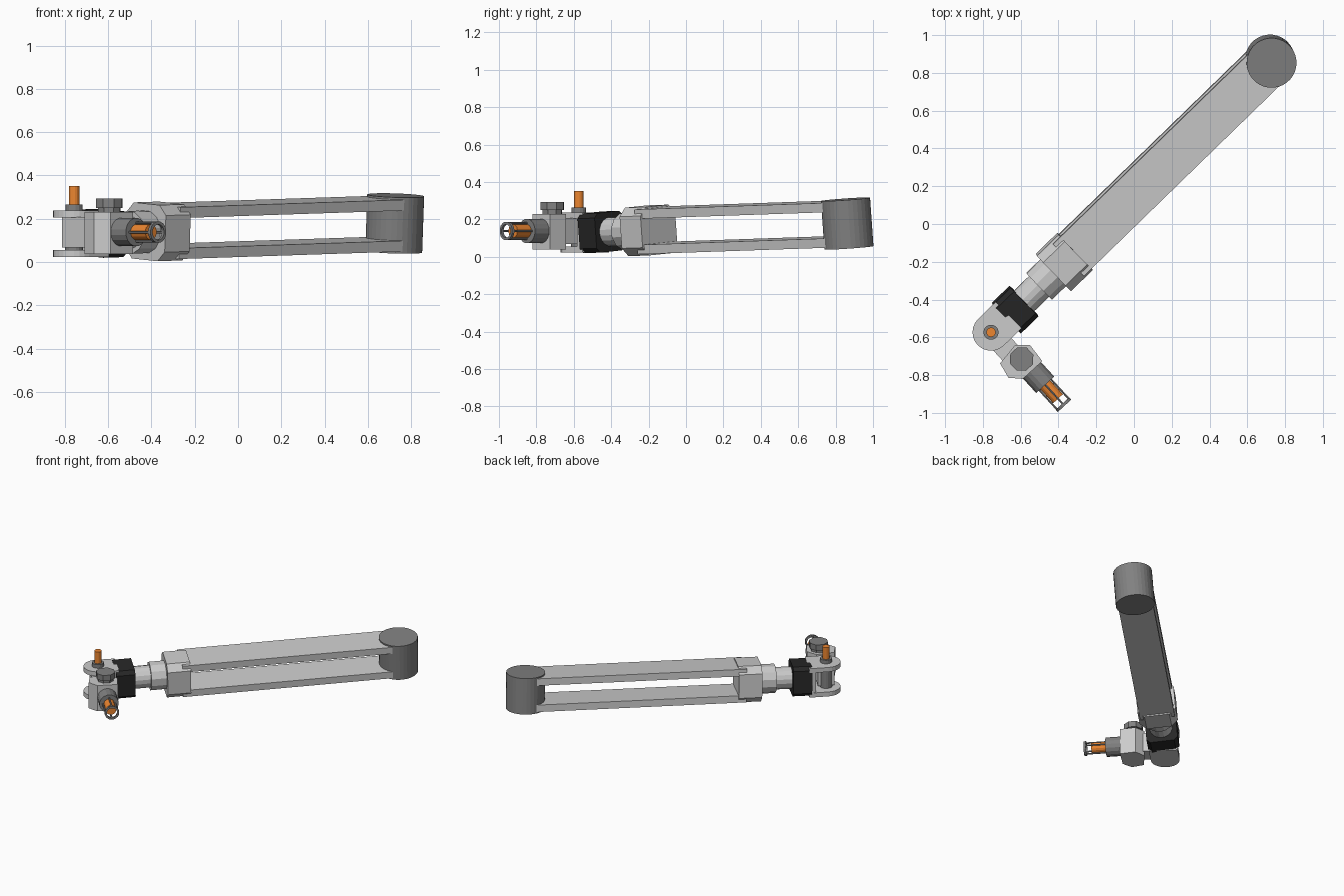
import bpy, bmesh, math
from mathutils import Matrix, Vector

if "Cube" in bpy.data.objects:
    bpy.data.objects.remove(bpy.data.objects["Cube"])


def material(name, rgb):
    m = bpy.data.materials.new(name)
    m.diffuse_color = (*rgb, 1)
    m.use_nodes = True
    m.node_tree.nodes["Principled BSDF"].inputs["Base Color"].default_value = m.diffuse_color
    return m


ORANGE = material("orange", (0.85, 0.24, 0.03))
BLACK = material("black", (0.02, 0.02, 0.02))
DARK = material("dark_grey", (0.22, 0.22, 0.22))


def frame(origin, along, up):
    """Local axes: x along the part, z up, y across."""
    u = Vector(along).normalized()
    n = Vector(up)
    n = (n - u * n.dot(u)).normalized()
    m = Matrix((u, n.cross(u), n)).transposed().to_4x4()
    m.translation = Vector(origin)
    return m


def prism(name, profile, lo, hi, base, axis="z", mat=None):
    """Extrude a closed 2D profile between lo and hi along a local axis."""
    place = {"z": lambda a, b, h: (a, b, h), "x": lambda a, b, h: (h, a, b)}[axis]
    bm = bmesh.new()
    bottom = [bm.verts.new(place(a, b, lo)) for a, b in profile]
    top = [bm.verts.new(place(a, b, hi)) for a, b in profile]
    bm.faces.new(bottom)
    bm.faces.new(top)
    for i in range(len(profile)):
        j = (i + 1) % len(profile)
        bm.faces.new((bottom[i], bottom[j], top[j], top[i]))
    bmesh.ops.recalc_face_normals(bm, faces=bm.faces)
    me = bpy.data.meshes.new(name)
    bm.to_mesh(me)
    bm.free()
    ob = bpy.data.objects.new(name, me)
    ob.matrix_world = base
    if mat:
        me.materials.append(mat)
    bpy.context.collection.objects.link(ob)
    return ob


def circle(r, sides, c=(0, 0)):
    return [(c[0] + r * math.cos(math.tau * (i + .5) / sides),
             c[1] + r * math.sin(math.tau * (i + .5) / sides)) for i in range(sides)]


def rect(x0, x1, y0, y1):
    return [(x0, y0), (x1, y0), (x1, y1), (x0, y1)]


def chamfered(w, h, c):
    return [(w - c, -h), (w, c - h), (w, h - c), (w - c, h),
            (c - w, h), (-w, h - c), (-w, c - h), (c - w, -h)]


# Main arm: slightly tilted frame centred on the base drum
arm = frame((0.724, 0.862, 0.178), (0.717, 0.697, 0.024), (0.035, -0.07, 1))
prism("base_drum", circle(0.132, 32), -0.13, 0.13, arm, mat=DARK)
for name, s in (("upper_bar", 1), ("lower_bar", -1)):
    lo, hi = sorted((s * 0.07, s * 0.12))
    prism(name, rect(-1.5, -0.02, -0.118, 0.118), lo, hi, arm)
prism("elbow_housing", chamfered(0.13, 0.13, 0.045), -1.605, -1.445, arm, "x")
prism("forearm_collar", circle(0.1, 12), -1.71, -1.6, arm, "x")
prism("forearm_shaft", circle(0.077, 16), -1.83, -1.7, arm, "x")
prism("wrist_block", chamfered(0.106, 0.106, 0.025), -1.952, -1.822, arm, "x", BLACK)

# Wrist clevis: upright frame centred on the pivot
wrist = frame((-0.757, -0.573, 0.13), (0.717, 0.697, 0), (0, 0, 1))
end = [(0.098 * math.cos(math.radians(a)), 0.098 * math.sin(math.radians(a)))
       for a in range(90, 271, 15)]
for name, s in (("upper_fork", 1), ("lower_fork", -1)):
    lo, hi = sorted((s * 0.075, s * 0.108))
    prism(name, end + [(0.13, -0.098), (0.13, 0.098)], lo, hi, wrist)
prism("fork_web", rect(0.085, 0.12, -0.095, 0.095), -0.1, 0.1, wrist)
prism("pivot_hub", circle(0.042, 16), -0.08, 0.08, wrist, mat=DARK)
prism("pivot_cap", circle(0.04, 16), 0.105, 0.135, wrist, mat=DARK)
prism("pivot_pin", circle(0.025, 16), 0.13, 0.222, wrist, mat=ORANGE)

# Tool head: second link swung sideways from the pivot
head = frame((-0.595, -0.715, 0.138), (0.676, -0.737, 0), (0, 0, 1))
prism("head_link", rect(-0.235, -0.03, -0.08, 0.035), -0.07, 0.07, head)
prism("head_block",
      [(-.078, .025), (-.024, .083), (.082, .073), (.082, -.066), (.026, -.118), (-.06, -.1)],
      -0.1, 0.092, head)
prism("cap_neck", circle(0.055, 8), 0.09, 0.115, head, mat=DARK)
prism("head_cap", circle(0.066, 8), 0.112, 0.155, head, mat=DARK)
prism("tool_sleeve", circle(0.066, 16), 0.08, 0.185, head, "x", DARK)
prism("tool_core", circle(0.036, 16), 0.18, 0.285, head, "x", ORANGE)

# Thin cage around the tool core, ending in a ring
for i in range(4):
    a = math.tau * i / 4
    prism(f"cage_rod_{i + 1}", circle(0.006, 6, (0.042 * math.cos(a), 0.042 * math.sin(a))),
          0.18, 0.328, head, "x", DARK)
outer, inner = circle(0.05, 16), circle(0.036, 16)
for i in range(16):
    j = (i + 1) % 16
    prism(f"cage_ring_{i + 1}", [outer[i], outer[j], inner[j], inner[i]],
          0.32, 0.336, head, "x", DARK)
